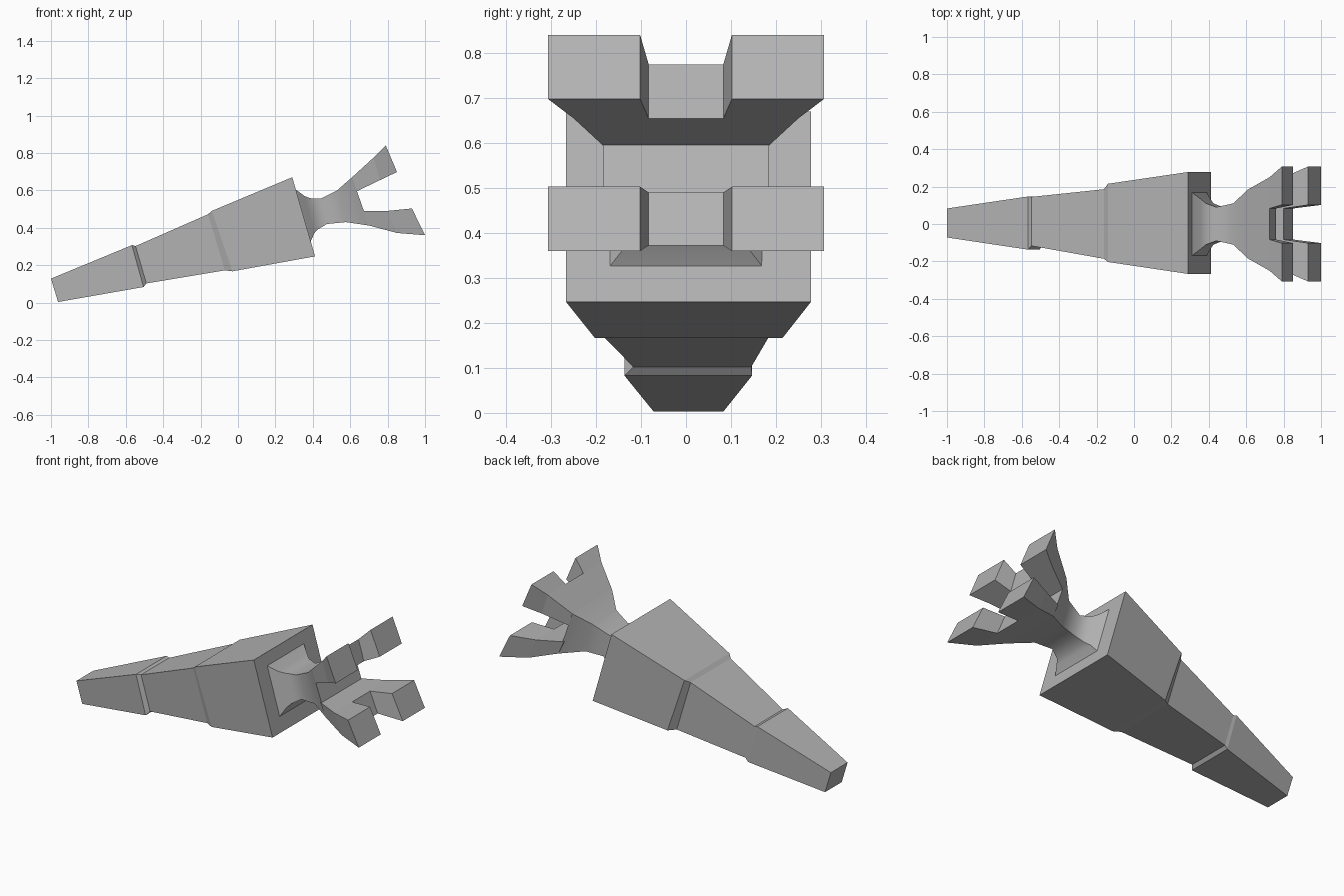
import bpy
import bmesh
from mathutils import Vector

cube = bpy.data.objects.get("Cube")
if cube:
    bpy.data.objects.remove(cube, do_unlink=True)

grey = bpy.data.materials.new("plain_grey")
grey.use_nodes = True
colour = (0.45, 0.45, 0.45, 1)
grey.diffuse_color = colour
grey.node_tree.nodes["Principled BSDF"].inputs["Base Color"].default_value = colour


def loft(bm, sections):
    """Join rectangular sections (top_x, top_z, bottom_x, bottom_z, y_min, y_max)."""
    rings = []
    for top_x, top_z, low_x, low_z, y_min, y_max in sections:
        corners = ((top_x, y_min, top_z), (top_x, y_max, top_z),
                   (low_x, y_max, low_z), (low_x, y_min, low_z))
        rings.append([bm.verts.new(Vector(c)) for c in corners])
    for ring, following in zip(rings, rings[1:]):
        for i in range(4):
            j = (i + 1) % 4
            bm.faces.new((ring[i], ring[j], following[j], following[i]))
    bm.faces.new(rings[0])
    bm.faces.new(rings[-1])


def build(name, lofts, smooth=False):
    """Make one object out of one or more lofts."""
    bm = bmesh.new()
    for sections in lofts:
        loft(bm, sections)
    bmesh.ops.recalc_face_normals(bm, faces=bm.faces[:])
    mesh = bpy.data.meshes.new(name)
    bm.to_mesh(mesh)
    bm.free()
    mesh.materials.append(grey)
    obj = bpy.data.objects.new(name, mesh)
    bpy.context.collection.objects.link(obj)
    if smooth:
        bpy.ops.object.select_all(action="DESELECT")
        obj.select_set(True)
        bpy.context.view_layer.objects.active = obj
        bpy.ops.object.shade_smooth_by_angle(angle=0.6)
    return obj


def symmetric(sections):
    """Turn a half width into a matching pair of y limits."""
    return [(*points, -half, half) for *points, half in sections]


# Tapered root: three segments with small, slightly offset steps
build("root", [[
    (-1.0, 0.128, -0.962, 0.003, -0.072, 0.083),
    (-0.567, 0.307, -0.505, 0.083, -0.137, 0.147),
    (-0.548, 0.302, -0.49, 0.102, -0.117, 0.145),
    (-0.16, 0.472, -0.07, 0.172, -0.186, 0.186),
    (-0.14, 0.49, -0.03, 0.167, -0.203, 0.215),
    (0.29, 0.67, 0.412, 0.247, -0.267, 0.278),
]])

# Pinched stalk, flared at the base and towards the leaves
build("stalk", [symmetric([
    (0.308, 0.605, 0.388, 0.325, 0.17),
    (0.355, 0.57, 0.408, 0.37, 0.135),
    (0.385, 0.558, 0.425, 0.39, 0.11),
    (0.44, 0.555, 0.475, 0.42, 0.09),
    (0.53, 0.6, 0.575, 0.43, 0.11),
    (0.61, 0.67, 0.70, 0.412, 0.185),
])], smooth=True)

# Two leaf forks, each splitting into a mirrored pair of blunt tips
forks = {
    "upper": ((0.61, 0.67, 0.635, 0.595), (0.725, 0.775, 0.76, 0.655),
              (0.79, 0.84, 0.85, 0.698)),
    "lower": ((0.665, 0.49, 0.70, 0.412), (0.80, 0.49, 0.85, 0.372),
              (0.93, 0.503, 1.0, 0.36)),
}
for level, (root_end, notch, tip) in forks.items():
    build(level + "_leaf_base", [symmetric([(*root_end, 0.185), (*notch, 0.25)])])
    for side, label in ((1, "left"), (-1, "right")):
        build(level + "_leaf_tip_" + label, [[
            (*notch, side * 0.083, side * 0.25),
            (*tip, side * 0.102, side * 0.307),
        ]])
